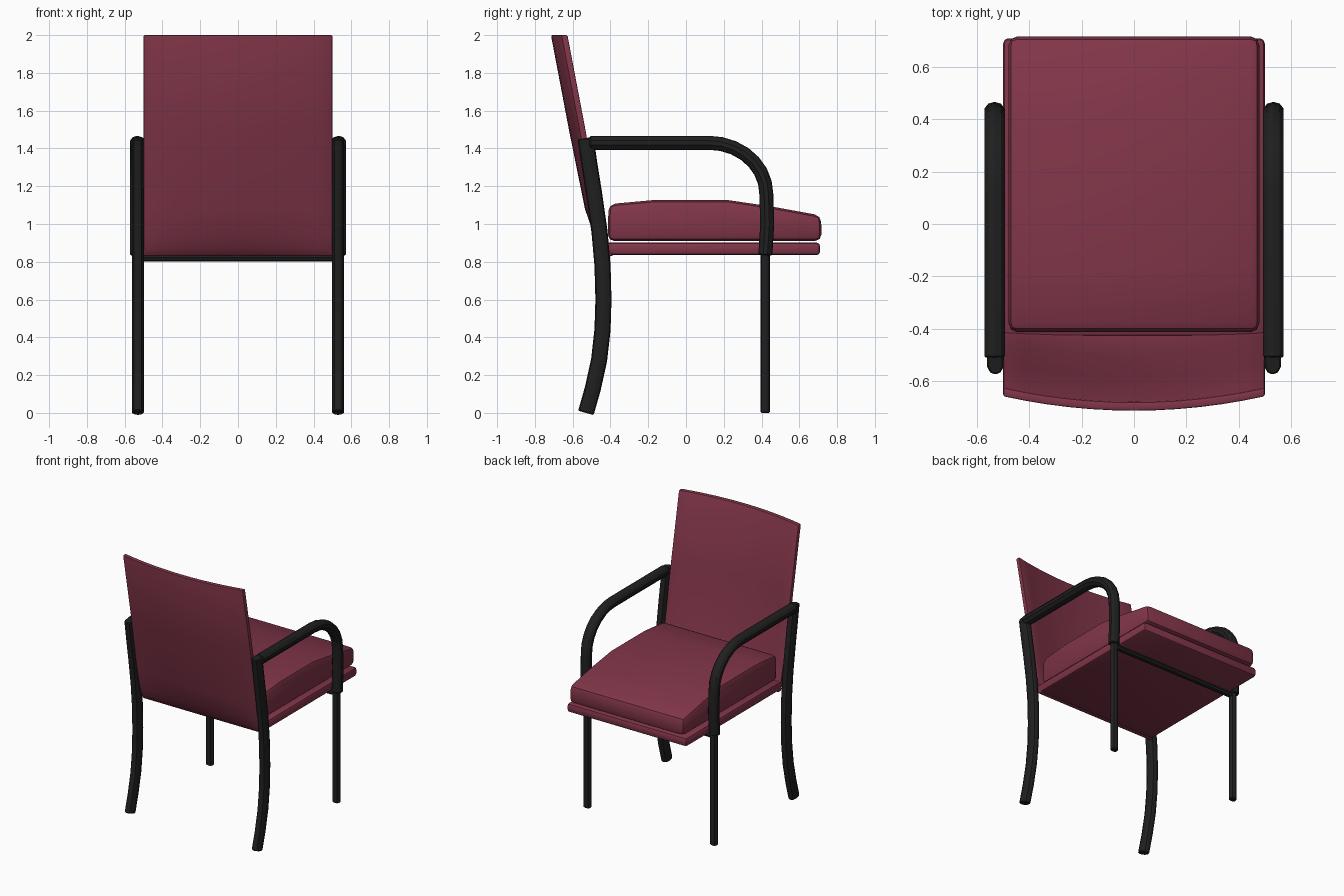
import bpy, bmesh, math
from mathutils import Vector

if "Cube" in bpy.data.objects:
    bpy.data.objects.remove(bpy.data.objects["Cube"])


def material(name, col):
    m = bpy.data.materials.new(name)
    m.diffuse_color = (*col, 1)
    m.use_nodes = True
    m.node_tree.nodes["Principled BSDF"].inputs["Base Color"].default_value = m.diffuse_color
    return m


RED = material("maroon fabric", (0.22, 0.036, 0.066))
BLACK = material("black metal", (0.014, 0.014, 0.014))


def finish(name, bm, mat, bevel=0, segments=2):
    bmesh.ops.recalc_face_normals(bm, faces=bm.faces)
    me = bpy.data.meshes.new(name)
    bm.to_mesh(me)
    bm.free()
    ob = bpy.data.objects.new(name, me)
    bpy.context.collection.objects.link(ob)
    me.materials.append(mat)
    bpy.ops.object.select_all(action='DESELECT')
    bpy.context.view_layer.objects.active = ob
    ob.select_set(True)
    if bevel:
        b = ob.modifiers.new("bevel", 'BEVEL')
        b.width, b.segments = bevel, segments
        b.limit_method, b.angle_limit = 'ANGLE', math.radians(40)
        bpy.ops.object.modifier_apply(modifier="bevel")
    bpy.ops.object.shade_smooth_by_angle(angle=math.radians(30))
    return ob


def tube(name, x, path, rx, rn, sides=10):
    """Elliptical tube along a (y, z) path at constant x."""
    bm = bmesh.new()
    pts = [Vector(p) for p in path]
    rings = []
    for i, p in enumerate(pts):
        t = (pts[min(i + 1, len(pts) - 1)] - pts[max(i - 1, 0)]).normalized()
        n = Vector((-t.y, t.x))
        ring = []
        for k in range(sides):
            a = 2 * math.pi * (k + 0.5) / sides
            q = p + n * rn * math.sin(a)
            ring.append(bm.verts.new((x + rx * math.cos(a), q.x, q.y)))
        rings.append(ring)
    for a, b in zip(rings, rings[1:]):
        for k in range(sides):
            j = (k + 1) % sides
            bm.faces.new((a[k], a[j], b[j], b[k]))
    bm.faces.new(rings[0])
    bm.faces.new(rings[-1])
    return finish(name, bm, BLACK, 0.006, 1)


def slab(name, profile, half, bevel):
    """(y, z) profile extruded across x."""
    bm = bmesh.new()
    a = [bm.verts.new((-half, y, z)) for y, z in profile]
    b = [bm.verts.new((half, y, z)) for y, z in profile]
    bm.faces.new(a)
    bm.faces.new(b)
    for i in range(len(a)):
        j = (i + 1) % len(a)
        bm.faces.new((a[i], a[j], b[j], b[i]))
    return finish(name, bm, RED, bevel)


# Seat base and crowned cushion
slab("seat_base", [(-0.43, 0.835), (0.71, 0.835), (0.71, 0.902), (-0.43, 0.902)], 0.5, 0.02)
slab("seat_cushion", [(-0.415, 0.91), (0.718, 0.91), (0.715, 1.045), (0.45, 1.093),
                      (0.22, 1.127), (-0.17, 1.127), (-0.41, 1.105)], 0.48, 0.035)

# Backrest: bowed panel, given as rear centre line (y, z, bow)
rows = [(-0.715, 2.0, 0.055), (-0.62, 1.5, 0.055), (-0.535, 1.08, 0.04), (-0.508, 1.0, 0.033),
        (-0.48, 0.93, 0.02), (-0.45, 0.87, 0.01), (-0.42, 0.83, 0.0)]
N = 12
bm = bmesh.new()
layers = []
for off in (0, 0.034):
    layers.append([[bm.verts.new((u - 0.5, y + bow * (2 * u - 1) ** 2 + off, z))
                    for u in (i / N for i in range(N + 1))] for y, z, bow in rows])
back, front = layers
for g in layers:
    for r in range(len(rows) - 1):
        for i in range(N):
            bm.faces.new((g[r][i], g[r][i + 1], g[r + 1][i + 1], g[r + 1][i]))
for r in (0, -1):
    for i in range(N):
        bm.faces.new((back[r][i], back[r][i + 1], front[r][i + 1], front[r][i]))
for c in (0, N):
    for r in range(len(rows) - 1):
        bm.faces.new((back[r][c], back[r + 1][c], front[r + 1][c], front[r][c]))
finish("backrest", bm, RED, 0.008)

# Frame: curved rear legs, thin front legs, arms bent down to the front legs
rear = [(-0.53, 0.0), (-0.493, 0.13), (-0.46, 0.28), (-0.442, 0.44), (-0.437, 0.6),
        (-0.442, 0.78), (-0.458, 0.96), (-0.485, 1.15), (-0.512, 1.32), (-0.532, 1.455)]
arm = [(-0.51, 1.43), (0.12, 1.43)]
arm += [(0.12 + 0.305 * math.sin(a), 1.16 + 0.27 * math.cos(a))
        for a in (math.pi / 2 * i / 7 for i in range(1, 8))]
arm += [(0.43, 1.0), (0.42, 0.835)]
for side, s in (("left", -1), ("right", 1)):
    tube("rear_leg_" + side, s * 0.53, rear, 0.034, 0.045)
    tube("front_leg_" + side, s * 0.528, [(0.42, 0), (0.42, 0.87)], 0.03, 0.025)
    tube("armrest_" + side, s * 0.533, arm, 0.041, 0.037)

# Cross bar under the seat between the front legs
bm = bmesh.new()
bmesh.ops.create_cone(bm, cap_ends=True, segments=8, radius1=0.02, radius2=0.02, depth=1.05)
for v in bm.verts:
    v.co = (v.co.z, v.co.y + 0.42, v.co.x + 0.822)
finish("cross_bar", bm, BLACK)
